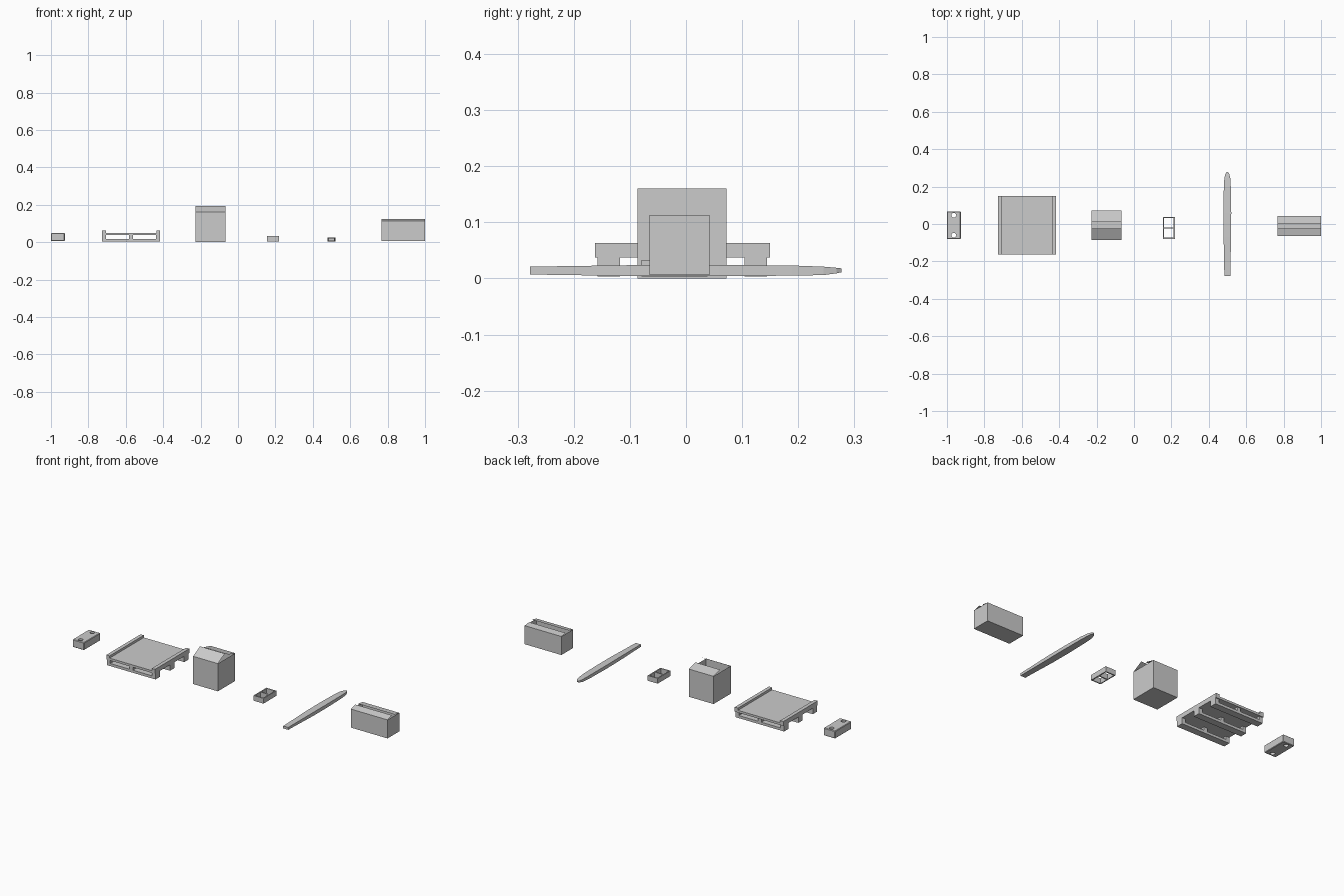
import bpy, bmesh, math
from mathutils import Matrix, Vector

if "Cube" in bpy.data.objects:
    bpy.data.objects.remove(bpy.data.objects["Cube"])


def finish(name, bm):
    bmesh.ops.recalc_face_normals(bm, faces=bm.faces)
    mesh = bpy.data.meshes.new(name)
    bm.to_mesh(mesh)
    bm.free()
    ob = bpy.data.objects.new(name, mesh)
    bpy.context.collection.objects.link(ob)
    return ob


def add_box(bm, x0, x1, y0, y1, z0, z1):
    m = Matrix.Translation(((x0 + x1) / 2, (y0 + y1) / 2, (z0 + z1) / 2))
    m = m @ Matrix.Diagonal((x1 - x0, y1 - y0, z1 - z0, 1))
    bmesh.ops.create_cube(bm, size=1, matrix=m)


def boxes(name, specs):
    bm = bmesh.new()
    for s in specs:
        add_box(bm, *s)
    return finish(name, bm)


def bevel(ob, width):
    mod = ob.modifiers.new("edge_bevel", 'BEVEL')
    mod.width = width
    mod.segments = 1


def carton(name, x0, x1, y0, y1, z0, z1, front_flap, back_flap):
    """Open sheet carton with two long flaps folded partly shut."""
    bm = bmesh.new()
    add_box(bm, x0, x1, y0, y1, z0, z1)
    top = max(bm.faces, key=lambda f: f.calc_center_median().z)
    bmesh.ops.delete(bm, geom=[top], context='FACES_ONLY')
    bmesh.ops.recalc_face_normals(bm, faces=bm.faces)
    for edge_y, (fy, fz) in ((y0, front_flap), (y1, back_flap)):
        rim = [e for e in bm.edges if all(abs(v.co.y - edge_y) < 1e-5 and
               abs(v.co.z - z1) < 1e-5 for v in e.verts)]
        ret = bmesh.ops.extrude_edge_only(bm, edges=rim)
        for v in ret['geom']:
            if isinstance(v, bmesh.types.BMVert):
                v.co.y, v.co.z = fy, fz
    return finish(name, bm)


# Brick with two through holes
brick = boxes("brick", [(-1.0, -0.926, -0.081, 0.068, 0.005, 0.049)])
bevel(brick, 0.003)
bm = bmesh.new()
for y in (-0.06, 0.047):
    bmesh.ops.create_cone(bm, cap_ends=True, segments=12, radius1=0.013,
                          radius2=0.013, depth=0.1,
                          matrix=Matrix.Translation((-0.963, y, 0.027)))
cutter = finish("brick_hole_cutter", bm)
cutter.hide_render = True
cutter.hide_set(True)
cut = brick.modifiers.new("holes", 'BOOLEAN')
cut.operation = 'DIFFERENCE'
cut.object = cutter
cut.solver = 'EXACT'

# Pallet: lipped deck, three runners and nine blocks
X0, X1 = -0.727, -0.416
bm = bmesh.new()
profile = [(X0, 0.037), (X1, 0.037), (X1, 0.063), (X1 - 0.021, 0.063),
           (X1 - 0.021, 0.05), (X0 + 0.021, 0.05), (X0 + 0.021, 0.063),
           (X0, 0.063)]
deck = bm.faces.new([bm.verts.new((x, -0.162, z)) for x, z in profile])
ret = bmesh.ops.extrude_face_region(bm, geom=[deck])
bmesh.ops.translate(bm, vec=(0, 0.312, 0),
                    verts=[v for v in ret['geom'] if isinstance(v, bmesh.types.BMVert)])
finish("pallet_deck", bm)
runners, blocks = [], []
for y in (-0.138, -0.006, 0.124):
    runners.append((X0, X1, y - 0.02, y + 0.02, 0.003, 0.018))
    for x in (X0, (X0 + X1) / 2 - 0.011, X1 - 0.022):
        blocks.append((x, x + 0.022, y - 0.02, y + 0.02, 0.018, 0.037))
boxes("pallet_runners", runners)
boxes("pallet_blocks", blocks)

# Large and small open cartons
carton("large_carton", -0.226, -0.068, -0.086, 0.072, 0.0, 0.16,
       (-0.024, 0.194), (0.011, 0.175))
carton("long_carton", 0.766, 1.0, -0.065, 0.042, 0.006, 0.113,
       (-0.023, 0.123), (0.002, 0.118))

# Hollow block with two open cells
bx0, bx1, by0, by1, bz0, bz1, t = 0.154, 0.218, -0.079, 0.038, 0.003, 0.033, 0.006
mid = (by0 + by1) / 2
walls = [(bx0, bx0 + t, by0, by1, bz0, bz1), (bx1 - t, bx1, by0, by1, bz0, bz1)]
for y in (by0, mid - t / 2, by1 - t):
    walls.append((bx0 + t, bx1 - t, y, y + t, bz0, bz1))
boxes("hollow_block", walls)

# Tapered plank lofted from rectangular sections: y, half width, bottom, top
sections = [(-0.278, 0.016, 0.007, 0.021), (-0.21, 0.017, 0.006, 0.022),
            (-0.07, 0.02, 0.004, 0.024), (0.06, 0.021, 0.004, 0.024),
            (0.19, 0.019, 0.005, 0.023), (0.245, 0.016, 0.006, 0.021),
            (0.268, 0.01, 0.009, 0.019), (0.277, 0.004, 0.011, 0.018)]
bm = bmesh.new()
rings = []
for y, w, z0, z1 in sections:
    rings.append([bm.verts.new((0.499 + sx * w, y, z))
                  for sx, z in ((-1, z0), (1, z0), (1, z1), (-1, z1))])
for a, b in zip(rings, rings[1:]):
    for i in range(4):
        j = (i + 1) % 4
        bm.faces.new((a[i], a[j], b[j], b[i]))
bm.faces.new(rings[0])
bm.faces.new(rings[-1])
finish("tapered_plank", bm)
